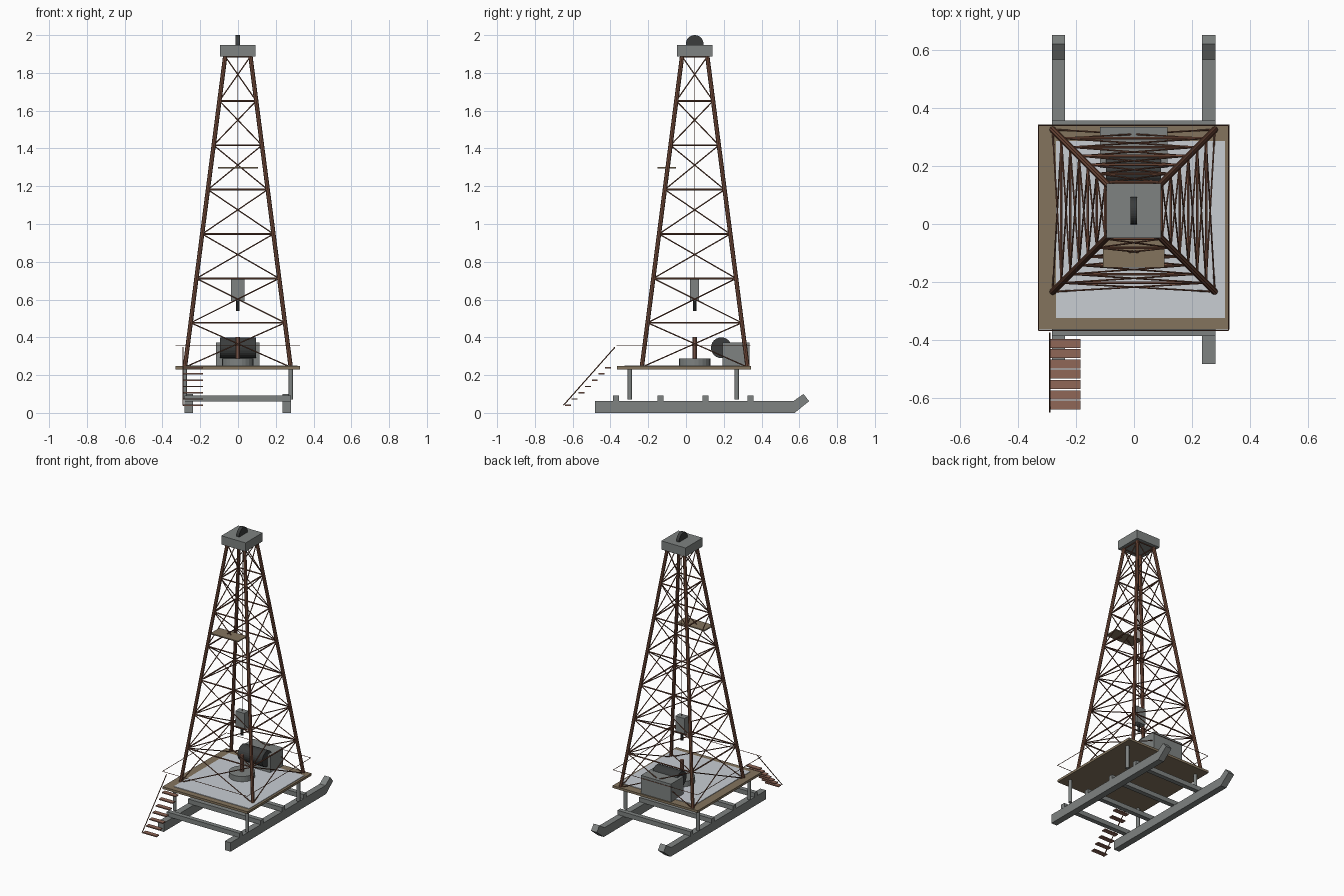
import bpy, bmesh
from mathutils import Vector, Matrix

if "Cube" in bpy.data.objects:
    bpy.data.objects.remove(bpy.data.objects["Cube"])


def material(name, rgb):
    m = bpy.data.materials.new(name)
    m.use_nodes = True
    m.diffuse_color = (*rgb, 1)
    m.node_tree.nodes["Principled BSDF"].inputs["Base Color"].default_value = (*rgb, 1)
    return m


rust = material("rusty steel", (0.18, 0.075, 0.045))
tread_rust = material("tread rust", (0.28, 0.135, 0.095))
grey = material("painted grey", (0.21, 0.225, 0.22))
dark = material("dark iron", (0.043, 0.046, 0.046))
wood = material("weathered wood", (0.23, 0.175, 0.11))
plate = material("pale floor plate", (0.58, 0.61, 0.65))


def finish(name, bm, mat):
    me = bpy.data.meshes.new(name)
    bm.to_mesh(me)
    bm.free()
    me.materials.append(mat)
    ob = bpy.data.objects.new(name, me)
    bpy.context.collection.objects.link(ob)
    return ob


def boxes(name, mat, spans):
    """Boxes given as (x0, x1, y0, y1, z0, z1)."""
    bm = bmesh.new()
    for x0, x1, y0, y1, z0, z1 in spans:
        mid = Vector((x0 + x1, y0 + y1, z0 + z1)) / 2
        size = Matrix.Diagonal((x1 - x0, y1 - y0, z1 - z0, 1))
        bmesh.ops.create_cube(bm, size=1, matrix=Matrix.Translation(mid) @ size)
    return finish(name, bm, mat)


def bars(name, mat, lines, radius, sides=8):
    """Round bars between pairs of points."""
    bm = bmesh.new()
    for a, b in lines:
        a, b = Vector(a), Vector(b)
        d = b - a
        turn = d.to_track_quat("Z", "Y").to_matrix().to_4x4()
        bmesh.ops.create_cone(bm, cap_ends=True, segments=sides, radius1=radius,
                              radius2=radius, depth=d.length,
                              matrix=Matrix.Translation((a + b) / 2) @ turn)
    return finish(name, bm, mat)


CX, CY = -0.001, 0.046      # tower axis
FLOOR, BASE, TOP, BAYS = 0.247, 0.242, 1.887, 7

# Skids with upturned toes
outline = [(-0.483, 0), (0.575, 0), (0.652, 0.062), (0.622, 0.1), (0.568, 0.062), (-0.483, 0.062)]
for side, label in ((-1, "right"), (1, "left")):
    bm = bmesh.new()
    x = CX + side * 0.259
    face = bm.faces.new([bm.verts.new((x - 0.0225, y, z)) for y, z in outline])
    ext = bmesh.ops.extrude_face_region(bm, geom=[face])
    moved = [v for v in ext["geom"] if isinstance(v, bmesh.types.BMVert)]
    bmesh.ops.translate(bm, verts=moved, vec=(0.045, 0, 0))
    bmesh.ops.recalc_face_normals(bm, faces=bm.faces)
    finish(label + "_skid", bm, grey)

# Cross beams and deck posts
boxes("cross_beams", grey, [(-0.283, 0.281, y - 0.016, y + 0.016, 0.06, 0.092)
                            for y in (-0.37, -0.134, 0.103, 0.341)])
bars("deck_posts", grey, [((CX + s * 0.281, y, 0.07), (CX + s * 0.281, y, 0.24))
                          for s in (-1, 1) for y in (-0.297, 0.269)], 0.012, 12)

# Deck, floor plate and handrail
boxes("deck", wood, [(-0.331, 0.329, -0.364, 0.343, 0.231, FLOOR)])
boxes("floor_plate", plate, [(-0.27, 0.314, -0.325, 0.286, FLOOR, 0.251)])
ring = [(-0.329, -0.367), (0.327, -0.367), (0.327, 0.34), (-0.329, 0.34)]
bars("handrail", rust, [((*ring[i - 1], 0.356), (*ring[i], 0.356)) for i in range(4)], 0.002, 6)


# Tower frame
def corner(i, level):
    t = level / BAYS
    half = 0.28 + (0.067 - 0.28) * t
    sx, sy = ((-1, -1), (1, -1), (1, 1), (-1, 1))[i % 4]
    return (CX + sx * half, CY + sy * half, BASE + (TOP - BASE) * t)


bars("tower_legs", rust, [(corner(i, 0), corner(i, BAYS)) for i in range(4)], 0.0115)
bars("tower_girts", rust, [(corner(i, n), corner(i + 1, n))
                           for i in range(4) for n in range(1, BAYS + 1)], 0.005, 6)
braces = []
for i in range(4):
    for n in range(BAYS):
        braces += [(corner(i, n), corner(i + 1, n + 1)), (corner(i + 1, n), corner(i, n + 1))]
bars("tower_braces", rust, braces, 0.0033, 6)

# Crown block and sheave
boxes("crown_block", grey, [(CX - 0.094, CX + 0.094, CY - 0.094, CY + 0.094, TOP, 1.948)])
bars("crown_sheave", dark, [((CX - 0.011, CY, 1.953), (CX + 0.011, CY, 1.953))], 0.047, 32)

# Hoisting gear hanging on the cable
bars("cable", rust, [((CX, CY, 0.7), (CX, CY, 1.9))], 0.0015, 6)
boxes("travelling_block", grey, [(CX - 0.035, CX + 0.035, CY - 0.024, CY + 0.024, 0.593, 0.71)])
bars("hook", dark, [((CX, CY, 0.54), (CX, CY, 0.6))], 0.009, 10)

# Rotary table and drive pipe
bars("rotary_table", grey, [((CX, CY, FLOOR), (CX, CY, 0.288))], 0.083, 24)
bars("drive_pipe", tread_rust, [((CX, CY, 0.28), (CX, CY, 0.403))], 0.012, 10)

# Winch drum and engine
bars("winch_drum", dark, [((CX - 0.095, 0.187, 0.345), (CX + 0.095, 0.187, 0.345))], 0.055, 24)
boxes("engine_housing", grey, [(CX - 0.116, CX + 0.116, 0.193, 0.335, FLOOR, 0.373)])

# Derrick working board
boxes("working_board", wood, [(CX - 0.106, CX + 0.106, -0.15, -0.053, 1.293, 1.301)])

# Stair treads and stair rail
boxes("stair_treads", tread_rust, [
    (-0.29, -0.184, y - 0.0155, y + 0.0155, z - 0.0035, z + 0.0035)
    for y, z in ((-0.625 + 0.0355 * k, 0.04 + 0.0333 * k) for k in range(7))])
bars("stair_rail", rust, [((-0.291, -0.649, 0.04), (-0.291, -0.376, 0.348))], 0.003, 6)
